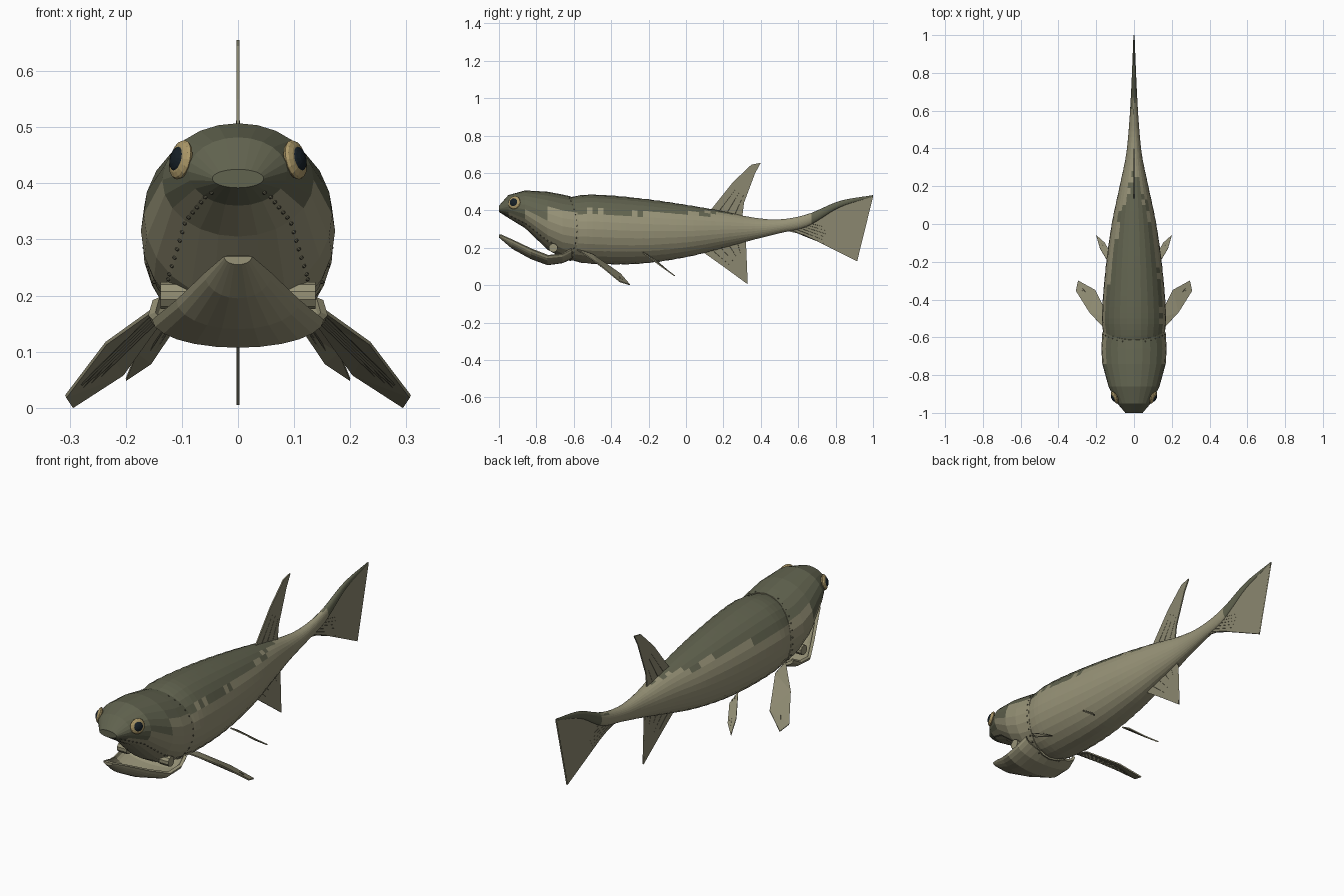
import bpy, bmesh, math, random
from mathutils import Vector

random.seed(4)
if "Cube" in bpy.data.objects:
    bpy.data.objects.remove(bpy.data.objects["Cube"])


def material(name, rgb):
    m = bpy.data.materials.new(name)
    m.use_nodes = True
    m.diffuse_color = (*rgb, 1)
    bsdf = next(n for n in m.node_tree.nodes if n.type == 'BSDF_PRINCIPLED')
    bsdf.inputs["Base Color"].default_value = (*rgb, 1)
    bsdf.inputs["Roughness"].default_value = 0.8
    return m


BACK = material("dark olive", (0.12, 0.125, 0.078))
BELLY = material("pale olive", (0.31, 0.29, 0.185))
FIN = material("fin olive", (0.26, 0.245, 0.16))
RAY = material("ray brown", (0.11, 0.105, 0.07))
GOLD = material("eye gold", (0.42, 0.32, 0.14))
PUPIL = material("pupil navy", (0.008, 0.014, 0.02))


def finish(name, bm, mats, rule=None):
    bmesh.ops.recalc_face_normals(bm, faces=bm.faces)
    if rule:
        for f in bm.faces:
            f.material_index = rule(f.calc_center_median())
    mesh = bpy.data.meshes.new(name)
    bm.to_mesh(mesh)
    bm.free()
    ob = bpy.data.objects.new(name, mesh)
    bpy.context.collection.objects.link(ob)
    for m in mats:
        mesh.materials.append(m)
    return ob


def solidify(ob, thickness, offset):
    mod = ob.modifiers.new("thickness", 'SOLIDIFY')
    mod.thickness, mod.offset = thickness, offset


def sample(keys, y):
    """Smooth section (half width, bottom, top) at y."""
    i = max(k for k in range(len(keys) - 1) if keys[k][0] <= y or k == 0)
    p = [keys[min(max(i + d, 0), len(keys) - 1)] for d in (-1, 0, 1, 2)]
    t = (y - p[1][0]) / (p[2][0] - p[1][0])
    out = []
    for c in (1, 2, 3):
        a, b, e = p[1][c], p[2][c], p[2][0] - p[1][0]
        ma = (b - p[0][c]) / (p[2][0] - p[0][0]) * e
        mb = (p[3][c] - a) / (p[3][0] - p[1][0]) * e
        out.append(a + ma * t + (3 * (b - a) - 2 * ma - mb) * t * t + (ma + mb - 2 * (b - a)) * t ** 3)
    return out


def section(y, hw, bottom, top, angle):
    mid, rz = (top + bottom) / 2, (top - bottom) / 2
    return Vector((hw * math.cos(angle), y, mid + rz * math.sin(angle)))


def skin(bm, rings, closed=True):
    rows = [[bm.verts.new(p) for p in ring] for ring in rings]
    n = len(rows[0])
    for a, b in zip(rows, rows[1:]):
        for j in range(n if closed else n - 1):
            k = (j + 1) % n
            bm.faces.new((a[j], a[k], b[k], b[j]))
    bm.faces.new(rows[0])
    if closed:
        bm.faces.new(rows[-1])


# Scaly body tapering into the raised tail
BODY = [(-0.68, 0.14, 0.17, 0.45), (-0.6, 0.16, 0.13, 0.475), (-0.5, 0.17, 0.115, 0.485),
        (-0.25, 0.152, 0.115, 0.465), (0, 0.118, 0.15, 0.43), (0.2, 0.076, 0.2, 0.395),
        (0.36, 0.043, 0.243, 0.362), (0.5, 0.028, 0.278, 0.352), (0.65, 0.018, 0.315, 0.38),
        (0.82, 0.01, 0.415, 0.45), (1, 0.003, 0.472, 0.482)]
SIDES, ROWS = 28, 56
rings = []
for i in range(ROWS + 1):
    y = -0.68 + 1.68 * i / ROWS
    hw, lo, hi = sample(BODY, y)
    ring = []
    for j in range(SIDES):
        g = 0.006 if (i + j) % 2 else -0.006
        mid, rz = (lo + hi) / 2, (hi - lo) / 2 * (1 + g)
        ring.append(section(y, hw * (1 + g), mid - rz, mid + rz, math.tau * j / SIDES))
    rings.append(ring)
bm = bmesh.new()
skin(bm, rings)


def body_colour(c):
    dark = c.z > 0.39 - 0.02 * max(c.y, 0) + random.uniform(-0.015, 0.015)
    return 0 if dark or c.y > 0.66 else 1


finish("body", bm, [BACK, BELLY], body_colour)

# Armoured head, its rear edge bowed over the body
HEAD = [(-1, 0.046, 0.392, 0.425), (-0.95, 0.088, 0.36, 0.482), (-0.86, 0.135, 0.305, 0.507),
        (-0.74, 0.168, 0.19, 0.5), (-0.66, 0.173, 0.145, 0.485), (-0.615, 0.167, 0.128, 0.475)]
HSIDES = 24
rings = []
for k, (y, hw, lo, hi) in enumerate(HEAD):
    bow = 0.045 if k == len(HEAD) - 1 else 0
    rings.append([section(y + bow * math.cos(a) ** 2, hw, lo, hi, a)
                  for a in (math.tau * j / HSIDES for j in range(HSIDES))])
bm = bmesh.new()
skin(bm, rings)
finish("head", bm, [BACK, BELLY], lambda c: 0 if c.z > (0.395 if c.y > -0.8 else 0.37) else 1)

# Scoop-shaped lower jaw
JAW = [(-1, 0.025, 0.255, 0.27), (-0.93, 0.06, 0.195, 0.24), (-0.83, 0.11, 0.14, 0.192),
       (-0.74, 0.153, 0.107, 0.157), (-0.66, 0.16, 0.118, 0.165), (-0.61, 0.152, 0.14, 0.192)]
bm = bmesh.new()
skin(bm, [[section(y, hw, lo, 2 * rim - lo, math.pi * (1 + j / 12)) for j in range(13)]
          for y, hw, lo, rim in JAW], closed=False)
solidify(finish("lower_jaw", bm, [BELLY]), 0.014, -1)


def blob(bm, centre, normal, radius, depth, segs=16):
    """Flattened sphere facing along a normal."""
    made = bmesh.ops.create_uvsphere(bm, u_segments=segs, v_segments=max(4, segs // 2), radius=1)
    rot = Vector(normal).to_track_quat('Z', 'Y')
    for v in made['verts']:
        v.co = Vector(centre) + rot @ Vector((v.co.x * radius, v.co.y * radius, v.co.z * depth))


def fin(name, points, root, rays=6):
    """Thin outline with rays fanning from its root to the far edge."""
    pts = [Vector(p) for p in points]
    bm = bmesh.new()
    face = bm.faces.new([bm.verts.new(p) for p in pts])
    bmesh.ops.triangulate(bm, faces=[face])
    solidify(finish(name, bm, [FIN]), 0.006, 0)
    a, b = pts[root[0]], pts[root[1]]
    c, d = pts[root[2]], pts[root[3]]
    bm = bmesh.new()
    for i in range(1, rays + 1):
        t = i / (rays + 1)
        start, end = a.lerp(b, t), c.lerp(d, t)
        end = start.lerp(end, 0.85)
        axis = end - start
        made = bmesh.ops.create_cone(bm, segments=4, radius1=0.004, radius2=0.0025, depth=axis.length)
        rot = axis.to_track_quat('Z', 'Y')
        for v in made['verts']:
            v.co = (start + end) / 2 + rot @ v.co
    finish(name + "_rays", bm, [RAY])


def upright(*yz):
    return [(0, y, z) for y, z in yz]


# Fins on the centre line
fin("dorsal_fin", upright((0.13, 0.4), (0.25, 0.55), (0.35, 0.645), (0.4, 0.655), (0.37, 0.6),
                          (0.31, 0.44), (0.3, 0.36)), (0, 6, 2, 4), 3)
fin("anal_fin", upright((0.08, 0.185), (0.2, 0.1), (0.33, 0.005), (0.305, 0.13), (0.32, 0.25)),
    (0, 4, 2, 3), 4)
fin("tail_fin", upright((0.54, 0.29), (0.63, 0.27), (0.915, 0.128), (0.85, 0.31), (1, 0.473),
                        (0.82, 0.43), (0.65, 0.345)), (0, 6, 2, 3), 6)

for side, s in (("left", 1), ("right", -1)):
    # Paired fins
    fin(side + "_pectoral_fin", [(s * x, y, z) for x, y, z in (
        (0.13, -0.58, 0.19), (0.235, -0.47, 0.115), (0.307, -0.355, 0.02),
        (0.295, -0.3, 0.002), (0.205, -0.35, 0.06), (0.13, -0.5, 0.165))], (0, 5, 2, 3), 4)
    fin(side + "_pelvic_fin", [(s * x, y, z) for x, y, z in (
        (0.12, -0.23, 0.175), (0.18, -0.13, 0.1), (0.2, -0.06, 0.05),
        (0.155, -0.1, 0.08), (0.115, -0.17, 0.14))], (0, 4, 2, 3), 2)

    # Eyes
    facing = Vector((s * 0.88, -0.45, 0.22)).normalized()
    spot = Vector((s * 0.102, -0.918, 0.442))
    for name, mat, radius, depth in (("eye_ring", GOLD, 0.036, 0.013), ("pupil", PUPIL, 0.027, 0.018)):
        bm = bmesh.new()
        blob(bm, spot, facing, radius, depth)
        finish(side + "_" + name, bm, [mat])

    # Jaw hinge
    bm = bmesh.new()
    hinge = bmesh.ops.create_cone(bm, cap_ends=True, segments=10, radius1=0.024, radius2=0.024, depth=0.05)
    for v in hinge['verts']:
        v.co = Vector((s * (0.113 + v.co.z), -0.71 + v.co.x, 0.2 + v.co.y))
    finish(side + "_jaw_hinge", bm, [BELLY])

    # Pores along the mouth edge and the rear of the head
    bm = bmesh.new()
    for i in range(14):
        t = i / 13
        y = -0.97 + 0.25 * t
        k = max(n for n in range(len(HEAD) - 1) if HEAD[n][0] <= y)
        f = (y - HEAD[k][0]) / (HEAD[k + 1][0] - HEAD[k][0])
        hw, lo, hi = (HEAD[k][c] + f * (HEAD[k + 1][c] - HEAD[k][c]) for c in (1, 2, 3))
        p = section(y, hw, lo, hi, -0.85 + 0.1 * t)
        blob(bm, (s * p.x, y, p.z), (s, 0, -1), 0.004, 0.004, 6)
        a = -1.2 + 2.4 * t
        y, hw, lo, hi = HEAD[-1]
        p = section(y + 0.045 * math.cos(a) ** 2 - 0.012, hw, lo, hi, a)
        blob(bm, (s * p.x, p.y, p.z), (s, 0, 0), 0.004, 0.004, 6)
    finish(side + "_pores", bm, [RAY])
